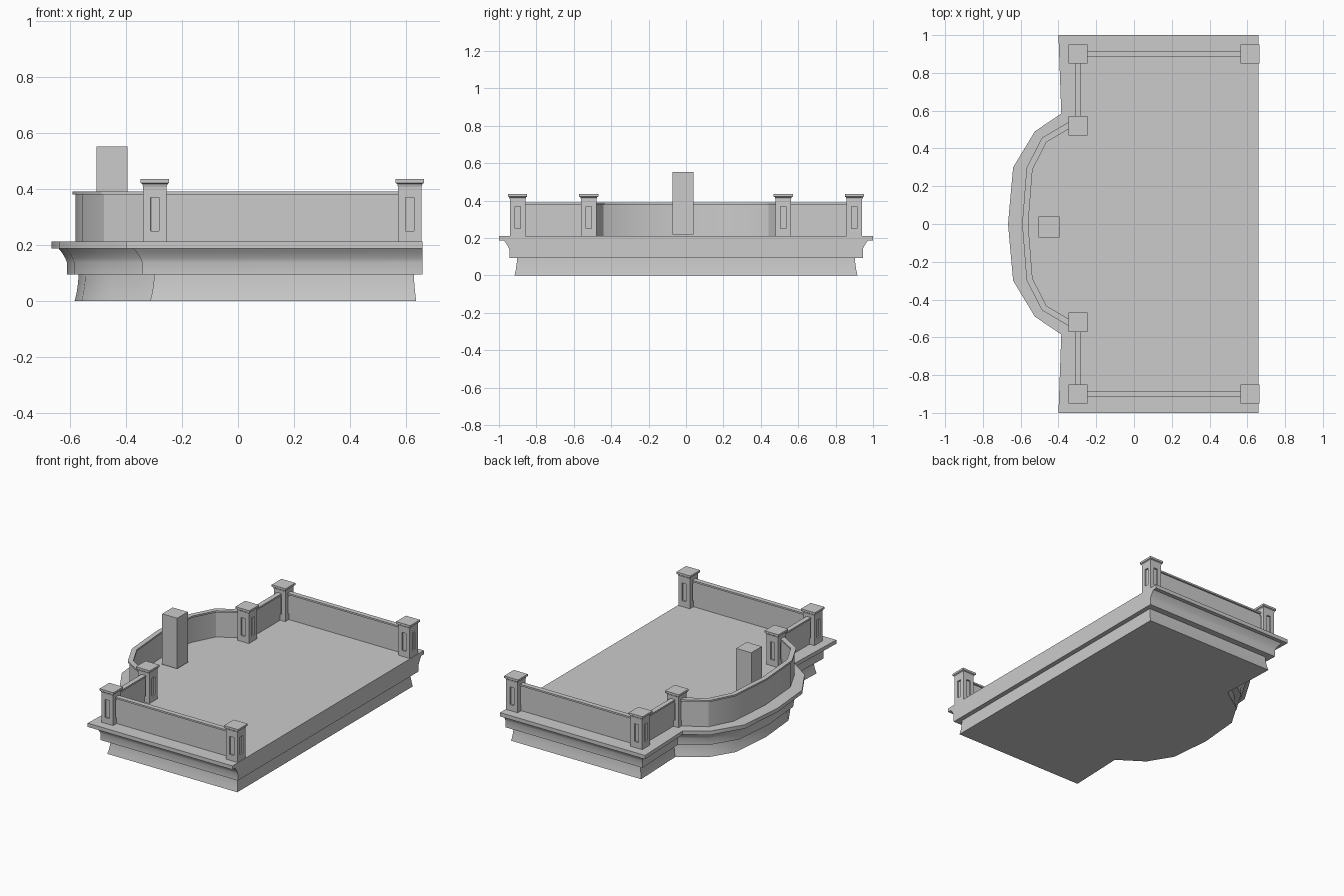
import bpy, bmesh, math
from mathutils import Vector

if "Cube" in bpy.data.objects:
    bpy.data.objects.remove(bpy.data.objects["Cube"])


def finish(bm, name, smooth=None):
    bmesh.ops.recalc_face_normals(bm, faces=bm.faces[:])
    me = bpy.data.meshes.new(name)
    bm.to_mesh(me)
    bm.free()
    ob = bpy.data.objects.new(name, me)
    bpy.context.collection.objects.link(ob)
    if smooth:
        bpy.ops.object.select_all(action='DESELECT')
        ob.select_set(True)
        bpy.context.view_layer.objects.active = ob
        bpy.ops.object.shade_smooth_by_angle(angle=math.radians(smooth))
    return ob


def offset(pts, d, closed):
    """Mitred offset of a 2D path, to its left for positive d."""
    out, n = [], len(pts)
    for i in range(n):
        p = Vector(pts[i])
        a = Vector(pts[i - 1]) if closed or i > 0 else None
        b = Vector(pts[(i + 1) % n]) if closed or i < n - 1 else None
        dirs = []
        if a is not None:
            dirs.append((p - a).normalized())
        if b is not None:
            dirs.append((b - p).normalized())
        nrm = [Vector((-v.y, v.x)) for v in dirs]
        m = (nrm[0] + nrm[-1]).normalized()
        out.append(p + m * d / m.dot(nrm[0]))
    return out


def mirrored(half):
    """Extend a path that ends on y = 0 with its mirror image."""
    return half + [(x, -y) for x, y in reversed(half[:-1])]


def loft(bm, rings):
    """Skin a stack of closed rings and cap both ends."""
    vs = [[bm.verts.new(p) for p in r] for r in rings]
    n = len(vs[0])
    for lo, hi in zip(vs, vs[1:]):
        for i in range(n):
            j = (i + 1) % n
            bm.faces.new((lo[i], lo[j], hi[j], hi[i]))
    bm.faces.new(vs[0][::-1])
    bm.faces.new(vs[-1])


# Terrace base: bowed plan lofted through the moulding profile
outline = mirrored([(0.66, 1.0), (-0.40, 1.0), (-0.385, 0.585),
                    (-0.525, 0.49), (-0.64, 0.30), (-0.667, 0.0)])


def moulding(name, profile):
    bm = bmesh.new()
    rings = []
    for inset, back, z in profile:
        ring = offset(outline, inset, True)
        ring[0].x = ring[-1].x = back      # the back wall is flush
        rings.append([(p.x, p.y, z) for p in ring])
    loft(bm, rings)
    return finish(bm, name, 29)


moulding("plinth", [(0.083, 0.637, 0.0), (0.090, 0.633, 0.03),
                    (0.095, 0.630, 0.065), (0.097, 0.629, 0.095)])
moulding("cornice", [(0.055, 0.66, 0.094), (0.055, 0.66, 0.138),
                     (0.050, 0.66, 0.152), (0.038, 0.66, 0.172),
                     (0.026, 0.66, 0.187)])
moulding("floor_slab", [(0.0, 0.66, 0.187), (0.0, 0.66, 0.212)])

# Parapet wall and its coping follow one path
rail = mirrored([(0.614, 0.9), (-0.297, 0.9), (-0.297, 0.55),
                 (-0.475, 0.445), (-0.553, 0.293), (-0.576, 0.0)])


def wall(name, half, z0, z1):
    bm = bmesh.new()
    left, right = offset(rail, half, False), offset(rail, -half, False)
    rings = [[(r.x, r.y, z0), (l.x, l.y, z0), (l.x, l.y, z1), (r.x, r.y, z1)]
             for l, r in zip(left, right)]
    loft(bm, rings)
    return finish(bm, name, 29)


wall("parapet_wall", 0.005, 0.211, 0.382)
wall("parapet_coping", 0.016, 0.380, 0.391)


def square(cx, cy, h, z):
    return [(cx - h, cy - h, z), (cx + h, cy - h, z),
            (cx + h, cy + h, z), (cx - h, cy + h, z)]


# Posts: shaft with a sunk panel on each side, and a flared cap
def post(name, x, y):
    bm = bmesh.new()
    h = 0.042
    loft(bm, [square(x, y, h, z) for z in (0.211, 0.25, 0.37, 0.412)])
    sides = [f for f in bm.faces
             if abs(f.calc_center_median().z - 0.31) < 0.01]
    for f in sides:
        c = f.calc_center_median()
        out = Vector((c.x - x, c.y - y, 0)).normalized()
        bmesh.ops.inset_individual(bm, faces=[f], thickness=0.001)
        # narrow the panel sideways, then sink it
        rim = bmesh.ops.inset_individual(bm, faces=[f], thickness=0.0005)
        for v in f.verts:
            d = v.co - c
            d.x, d.y = d.x * 0.36, d.y * 0.36
            v.co = c + d
        bmesh.ops.inset_individual(bm, faces=[f], thickness=0.0005)
        for v in f.verts:
            v.co -= out * 0.01
    finish(bm, name + "_shaft")
    bm = bmesh.new()
    loft(bm, [square(x, y, r, z) for r, z in
              ((0.042, 0.408), (0.045, 0.418), (0.051, 0.422),
               (0.051, 0.435))])
    finish(bm, name + "_cap")


for side, s in (("rear", 1), ("front", -1)):
    post(side + "_wall_post", 0.614, 0.9 * s)
    post(side + "_corner_post", -0.297, 0.9 * s)
    post(side + "_bow_post", -0.297, 0.52 * s)

# Plain pedestal inside the bow
bm = bmesh.new()
loft(bm, [square(-0.45, -0.016, 0.055, z) for z in (0.218, 0.552)])
finish(bm, "pedestal")
